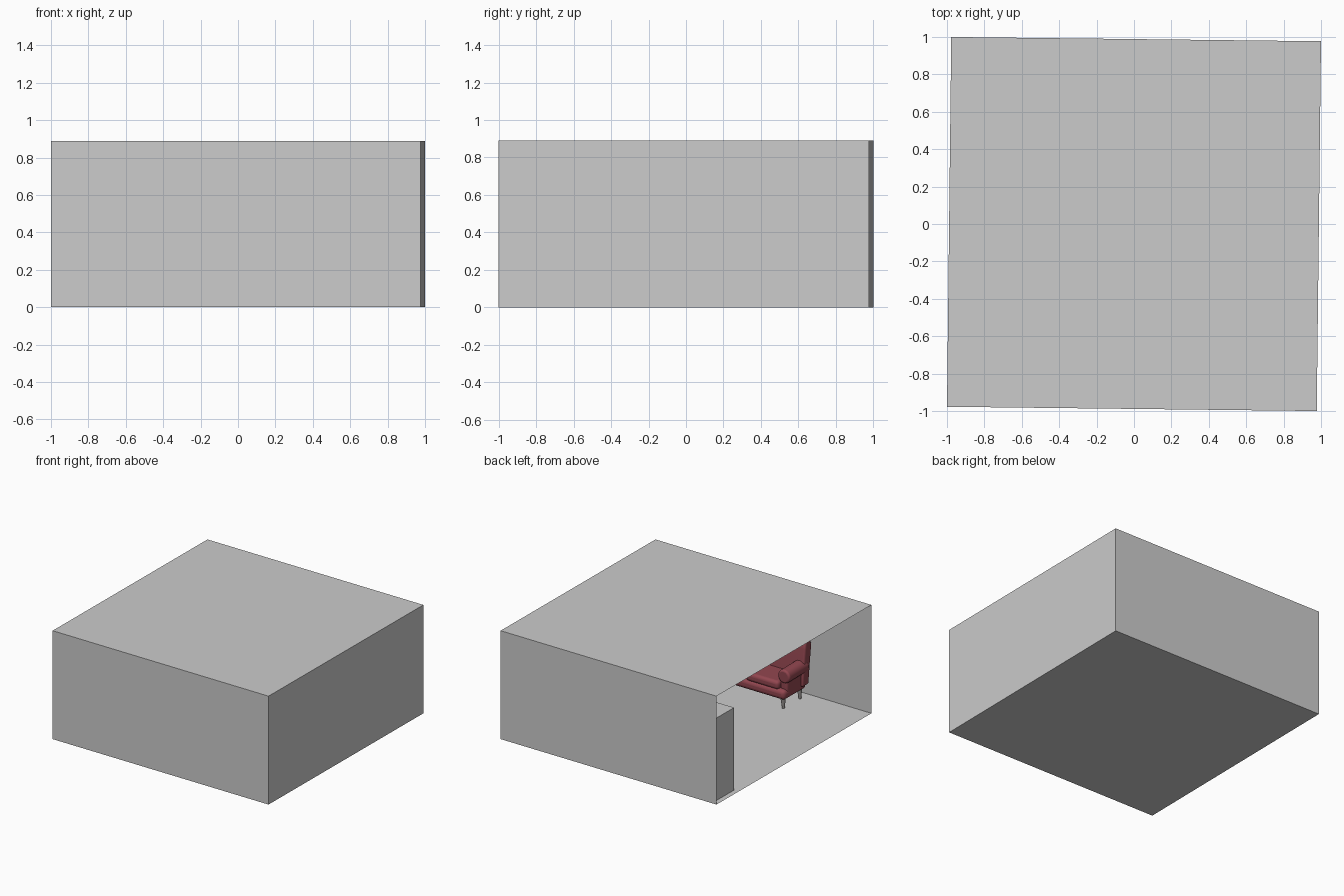
import bpy, bmesh, math
from mathutils import Matrix, Vector

if "Cube" in bpy.data.objects:
    bpy.data.objects.remove(bpy.data.objects["Cube"])

H = 0.9885            # half width of the room
TOP = 0.89            # room height
TURN = Matrix.Rotation(-0.0115, 4, 'Z')   # whole room is turned slightly


def material(name, rgb):
    m = bpy.data.materials.new(name)
    m.diffuse_color = (*rgb, 1)
    m.use_nodes = True
    m.node_tree.nodes["Principled BSDF"].inputs["Base Color"].default_value = m.diffuse_color
    return m


GREY = material("light grey", (0.60, 0.60, 0.60))
RED = material("dark red fabric", (0.29, 0.062, 0.08))
LEG = material("leg grey", (0.34, 0.32, 0.31))


def finish(bm, name, mat, bevel=0, smooth=False):
    bmesh.ops.recalc_face_normals(bm, faces=bm.faces)
    me = bpy.data.meshes.new(name)
    bm.to_mesh(me)
    bm.free()
    me.materials.append(mat)
    ob = bpy.data.objects.new(name, me)
    bpy.context.collection.objects.link(ob)
    ob.matrix_world = TURN
    if bevel:
        b = ob.modifiers.new("round", 'BEVEL')
        b.width = bevel
        b.segments = 4
        b.limit_method = 'ANGLE'
        b.angle_limit = math.radians(40)
    if smooth:
        bpy.ops.object.select_all(action='DESELECT')
        ob.select_set(True)
        bpy.context.view_layer.objects.active = ob
        bpy.ops.object.shade_smooth_by_angle(angle=math.radians(40))
    return ob


def box(name, x, y, z, mat, bevel=0):
    bm = bmesh.new()
    bmesh.ops.create_cube(bm, size=1)
    for v in bm.verts:
        v.co = Vector([(a + b) / 2 + c * (b - a) for (a, b), c in zip((x, y, z), v.co)])
    return finish(bm, name, mat, bevel, bevel > 0)


def rod(name, p, q, r1, r2, mat, sides=20, bevel=0):
    p, q = Vector(p), Vector(q)
    d = q - p
    bm = bmesh.new()
    m = Matrix.Translation((p + q) / 2) @ d.to_track_quat('Z', 'Y').to_matrix().to_4x4()
    bmesh.ops.create_cone(bm, cap_ends=True, segments=sides, radius1=r1, radius2=r2,
                          depth=d.length, matrix=m)
    return finish(bm, name, mat, bevel, True)


# room shell: five thin sheets, open on the left side
def sheet(name, pts):
    bm = bmesh.new()
    bm.faces.new([bm.verts.new(p) for p in pts])
    bm.normal_update()
    me_ob = finish(bm, name, GREY)
    return me_ob


sheet("floor", [(-H, -H, 0), (-H, H, 0), (H, H, 0), (H, -H, 0)])
sheet("ceiling", [(-H, -H, TOP), (H, -H, TOP), (H, H, TOP), (-H, H, TOP)])
sheet("front_wall", [(-H, -H, 0), (H, -H, 0), (H, -H, TOP), (-H, -H, TOP)])
sheet("back_wall", [(-H, H, 0), (-H, H, TOP), (H, H, TOP), (H, H, 0)])
sheet("right_wall", [(H, -H, 0), (H, H, 0), (H, H, TOP), (H, -H, TOP)])

# cupboard in the back left corner
box("cupboard", (-0.95, -0.53), (0.71, H - 0.002), (0.003, 0.68), GREY)

# flat panels on the right and back walls
for i, y in enumerate((0.475, 0.0, -0.70)):
    box(f"wall_panel_{i}", (H - 0.009, H - 0.001), (y - 0.12, y + 0.12), (0.03, 0.51), GREY)
box("back_wall_panel", (-0.2, 0.55), (H - 0.009, H - 0.001), (0.59, 0.75), GREY)

# sofa against the front wall, facing the back
X0, X1 = -0.46, 0.30
box("sofa_base", (X0 + 0.02, X1 - 0.02), (-0.93, -0.64), (0.08, 0.16), RED, 0.03)
MID = (X0 + X1) / 2
for i, (a, b) in enumerate(((X0 + 0.08, MID), (MID, X1 - 0.08))):
    box(f"seat_cushion_{i}", (a, b), (-0.88, -0.645), (0.15, 0.22), RED, 0.025)

# sofa back: leaning profile with a rolled top, extruded along the sofa
profile = [(-0.85, 0.12), (-0.865, 0.30), (-0.88, 0.42), (-0.885, 0.46), (-0.905, 0.485),
           (-0.935, 0.485), (-0.96, 0.46), (-0.965, 0.42), (-0.95, 0.30), (-0.93, 0.12)]
bm = bmesh.new()
f = bm.faces.new([bm.verts.new((X0, y, z)) for y, z in profile])
ext = bmesh.ops.extrude_face_region(bm, geom=[f])
for v in ext["geom"]:
    if isinstance(v, bmesh.types.BMVert):
        v.co.x = X1
finish(bm, "sofa_back", RED, 0.03, True)

# rolled arms and tapered legs, mirrored at both ends
for side, x, s in (("left", X0, 1), ("right", X1, -1)):
    inner = sorted((x + 0.02 * s, x + 0.09 * s))
    box(f"{side}_arm_panel", inner, (-0.91, -0.68), (0.10, 0.27), RED, 0.02)
    rod(f"{side}_arm_roll", (x + 0.045 * s, -0.92, 0.27), (x + 0.045 * s, -0.665, 0.265),
        0.055, 0.055, RED, 24, 0.015)
    for end, y in (("front", -0.68), ("back", -0.89)):
        rod(f"sofa_{side}_{end}_leg", (x + 0.055 * s, y, 0.001), (x + 0.06 * s, y, 0.10),
            0.010, 0.022, LEG, 16)

# small chair near the right wall
CX, CY = 0.645, 0.03
box("chair_seat", (CX - 0.07, CX + 0.07), (CY - 0.08, CY + 0.08), (0.14, 0.165), RED, 0.008)
box("chair_back", (CX + 0.05, CX + 0.07), (CY - 0.075, CY + 0.075), (0.16, 0.31), RED, 0.008)
for i, (sx, sy) in enumerate(((-1, -1), (-1, 1), (1, -1), (1, 1))):
    px, py = CX + 0.05 * sx, CY + 0.065 * sy
    rod(f"chair_leg_{i}", (px, py, 0.001), (px, py, 0.145), 0.006, 0.010, LEG, 10)
